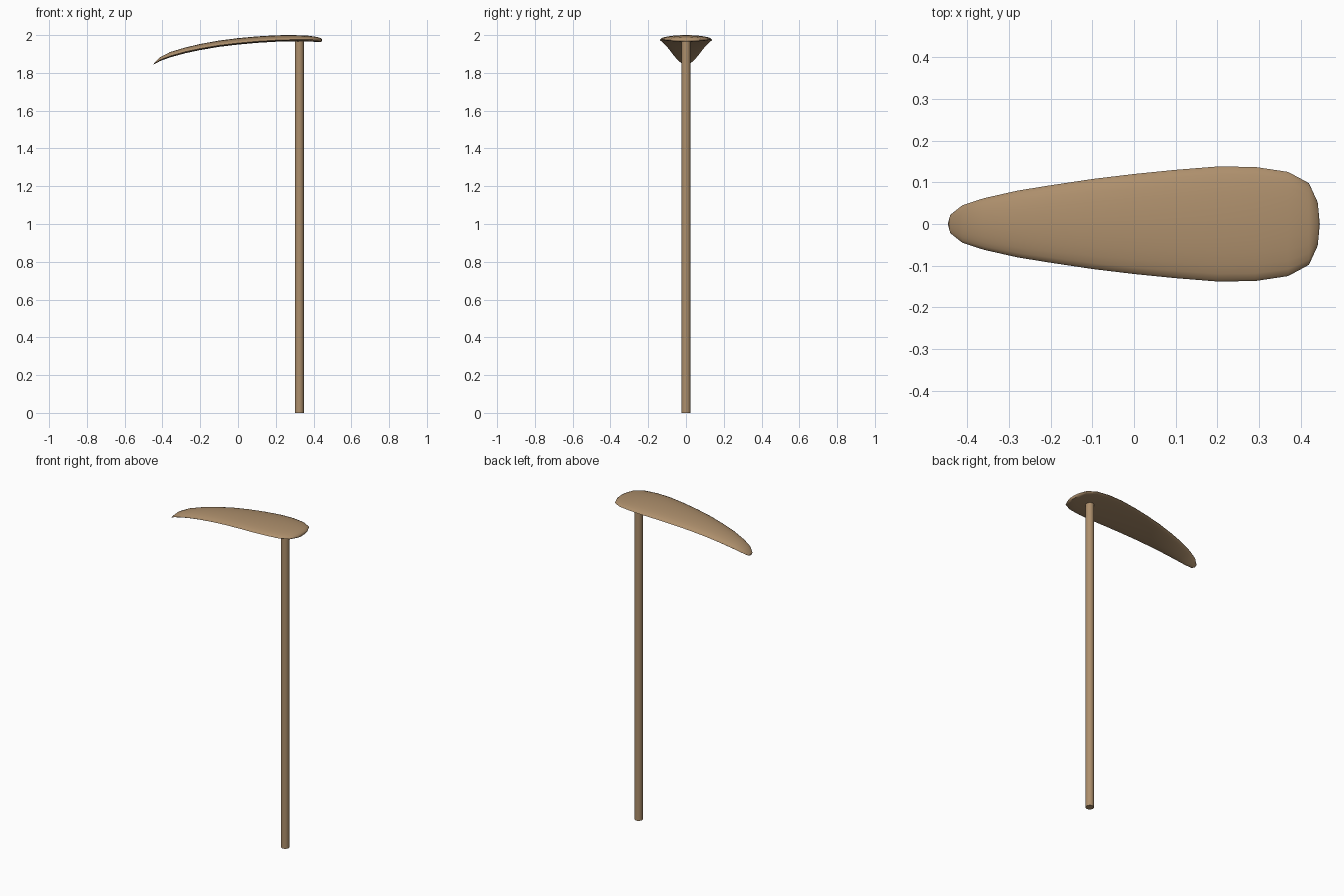
import bpy, bmesh, math

if "Cube" in bpy.data.objects:
    bpy.data.objects.remove(bpy.data.objects["Cube"])

mat = bpy.data.materials.new("warm tan")
mat.diffuse_color = (0.42, 0.275, 0.15, 1)
mat.use_nodes = True
mat.node_tree.nodes["Principled BSDF"].inputs["Base Color"].default_value = mat.diffuse_color


def finish(name, bm, angle):
    bmesh.ops.recalc_face_normals(bm, faces=bm.faces)
    me = bpy.data.meshes.new(name)
    bm.to_mesh(me)
    bm.free()
    ob = bpy.data.objects.new(name, me)
    bpy.context.collection.objects.link(ob)
    me.materials.append(mat)
    bpy.ops.object.select_all(action='DESELECT')
    ob.select_set(True)
    bpy.context.view_layer.objects.active = ob
    bpy.ops.object.shade_smooth_by_angle(angle=math.radians(angle))
    return ob


# Lamp head: lens-shaped sections (x, half width, rim z, rise above rim, drop below rim)
stations = [
    (-0.441, 0.022, 1.850, 0.006, 0.003),
    (-0.412, 0.045, 1.869, 0.014, 0.006),
    (-0.36, 0.062, 1.889, 0.021, 0.007),
    (-0.28, 0.080, 1.912, 0.022, 0.008),
    (-0.20, 0.093, 1.929, 0.024, 0.008),
    (-0.10, 0.108, 1.946, 0.025, 0.008),
    (0.00, 0.120, 1.958, 0.026, 0.008),
    (0.10, 0.130, 1.967, 0.026, 0.008),
    (0.20, 0.138, 1.973, 0.026, 0.008),
    (0.29, 0.137, 1.976, 0.024, 0.009),
    (0.37, 0.125, 1.976, 0.021, 0.010),
    (0.42, 0.098, 1.975, 0.015, 0.011),
    (0.441, 0.052, 1.974, 0.009, 0.010),
]
N = 24
bm = bmesh.new()
rings = []
for x, w, z, up, down in stations:
    ring = []
    for i in range(N):
        a = 2 * math.pi * i / N
        s = math.sin(a)
        ring.append(bm.verts.new((x, w * math.cos(a), z + s * (up if s > 0 else down))))
    rings.append(ring)
for r0, r1 in zip(rings, rings[1:]):
    for i in range(N):
        j = (i + 1) % N
        bm.faces.new((r0[i], r0[j], r1[j], r1[i]))
# Pointed closing at the tip and rounded closing at the pole end
for ring, tip in ((rings[0], (-0.447, 0, 1.845)), (rings[-1], (0.446, 0, 1.973))):
    v = bm.verts.new(tip)
    for i in range(N):
        bm.faces.new((ring[i], ring[(i + 1) % N], v))
finish("lamp_head", bm, 60)

# Pole under the wide end of the head
bm = bmesh.new()
bmesh.ops.create_cone(bm, cap_ends=True, segments=24, radius1=0.024, radius2=0.024, depth=1.98)
bmesh.ops.translate(bm, verts=bm.verts, vec=(0.325, 0, 0.99))
finish("pole", bm, 40)
